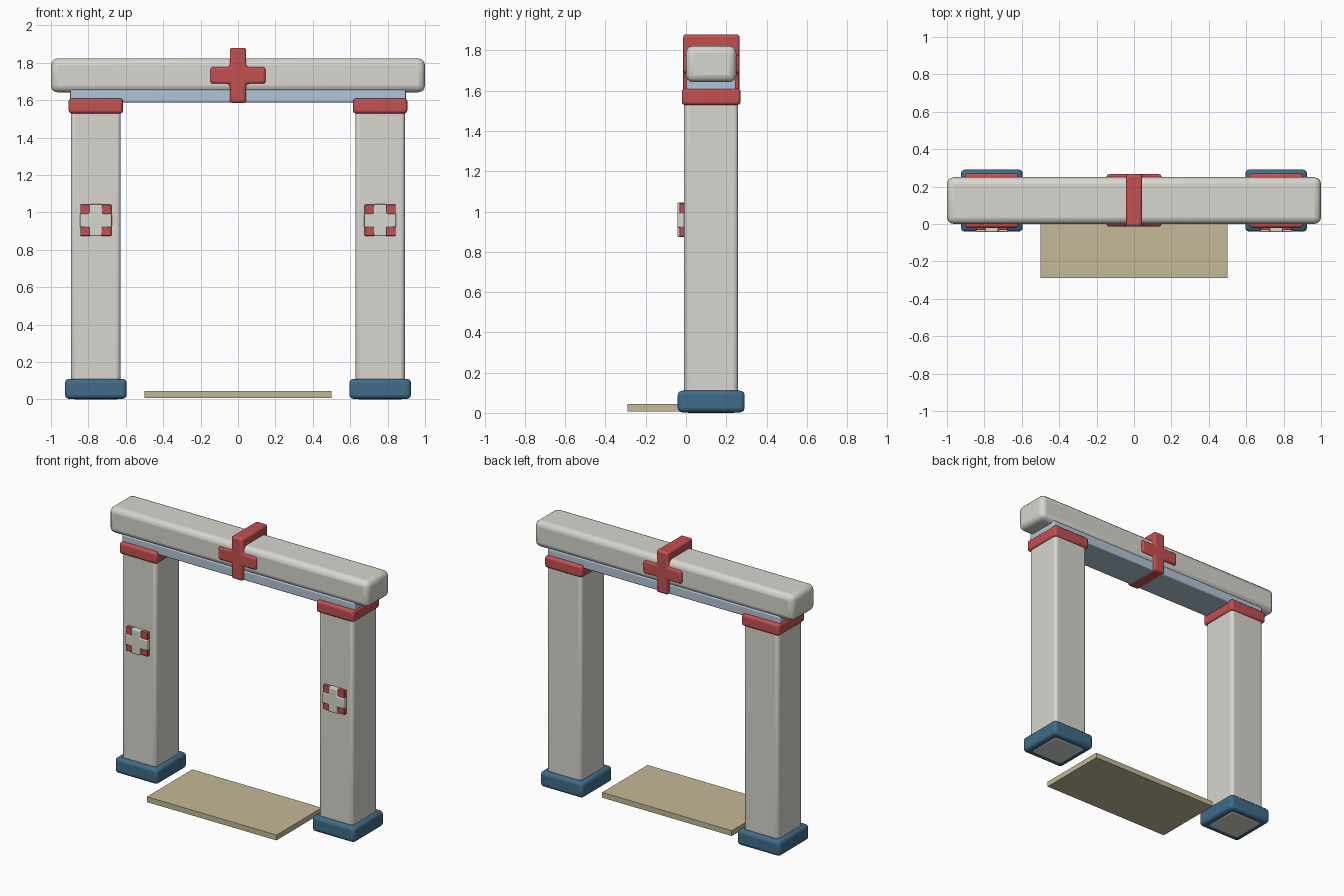
import bpy, bmesh, math

if "Cube" in bpy.data.objects:
    bpy.data.objects.remove(bpy.data.objects["Cube"])

def material(name, rgb):
    m = bpy.data.materials.new(name)
    m.diffuse_color = (*rgb, 1)
    m.use_nodes = True
    m.node_tree.nodes["Principled BSDF"].inputs["Base Color"].default_value = m.diffuse_color
    return m

RED = material("red", (0.55, 0.08, 0.08))
BLUE = material("deep_blue", (0.05, 0.15, 0.25))
PALE = material("pale_blue", (0.45, 0.56, 0.68))
TAN = material("tan", (0.55, 0.48, 0.31))
STONE = material("stone", (0.68, 0.67, 0.62))

def finish(name, bm, mat, bevel, segments=3):
    """Turn a bmesh into a bevelled, smooth-shaded object."""
    bmesh.ops.recalc_face_normals(bm, faces=bm.faces)
    mesh = bpy.data.meshes.new(name)
    bm.to_mesh(mesh)
    bm.free()
    ob = bpy.data.objects.new(name, mesh)
    bpy.context.collection.objects.link(ob)
    mesh.materials.append(mat)
    if bevel:
        mod = ob.modifiers.new("bevel", 'BEVEL')
        mod.width = bevel
        mod.segments = segments
        mod.limit_method = 'ANGLE'
    bpy.ops.object.select_all(action='DESELECT')
    ob.select_set(True)
    bpy.context.view_layer.objects.active = ob
    bpy.ops.object.shade_smooth_by_angle(angle=math.radians(40))
    return ob

def box(name, xs, ys, zs, mat, bevel=0.0):
    bm = bmesh.new()
    bmesh.ops.create_cube(bm, size=1)
    for v in bm.verts:
        for i, (lo, hi) in enumerate((xs, ys, zs)):
            v.co[i] = (lo + hi) / 2 + v.co[i] * (hi - lo)
    return finish(name, bm, mat, bevel)

def cross(name, cx, w, arm, ys, zs, arm_z, mat, bevel):
    """Plus-shaped outline in XZ, extruded along Y."""
    z0, z1 = zs
    a0, a1 = arm_z
    pts = [(-w, z0), (w, z0), (w, a0), (arm, a0), (arm, a1), (w, a1),
           (w, z1), (-w, z1), (-w, a1), (-arm, a1), (-arm, a0), (-w, a0)]
    bm = bmesh.new()
    face = bm.faces.new([bm.verts.new((cx + x, ys[0], z)) for x, z in pts])
    ext = bmesh.ops.extrude_face_region(bm, geom=[face])
    for v in ext["geom"]:
        if isinstance(v, bmesh.types.BMVert):
            v.co.y = ys[1]
    return finish(name, bm, mat, bevel)

# Lintel with the lining board beneath it
box("lintel", (-1, 1), (0, 0.25), (1.642, 1.823), STONE, 0.036)
box("lintel_lining", (-0.897, 0.897), (0.003, 0.247), (1.588, 1.655), PALE, 0.008)

# Central cross band running through the lintel
cross("cross_band", 0, 0.044, 0.147, (-0.014, 0.266), (1.585, 1.88),
      (1.688, 1.777), RED, 0.014)

# Left and right columns with foot, collar and badge
for side, s in (("left", -1), ("right", 1)):
    x, y = 0.76 * s, 0.125
    def around(c, half):
        return (c - half, c + half)
    box(side + "_column", around(x, 0.133), around(y, 0.134), (0, 1.56), STONE, 0.022)
    box(side + "_foot", around(x, 0.165), around(y, 0.166), (0.003, 0.11), BLUE, 0.022)
    box(side + "_collar", around(x, 0.145), around(y, 0.146), (1.529, 1.61), RED, 0.016)
    box(side + "_badge_plate", around(x, 0.083), (-0.032, 0.01), (0.874, 1.042), RED, 0.004)
    cross(side + "_badge_cross", x, 0.034, 0.085, (-0.043, 0.005), (0.873, 1.044),
          (0.921, 0.993), STONE, 0.006)

# Threshold slab
box("threshold", (-0.5, 0.5), (-0.29, 0.21), (0.008, 0.045), TAN)
